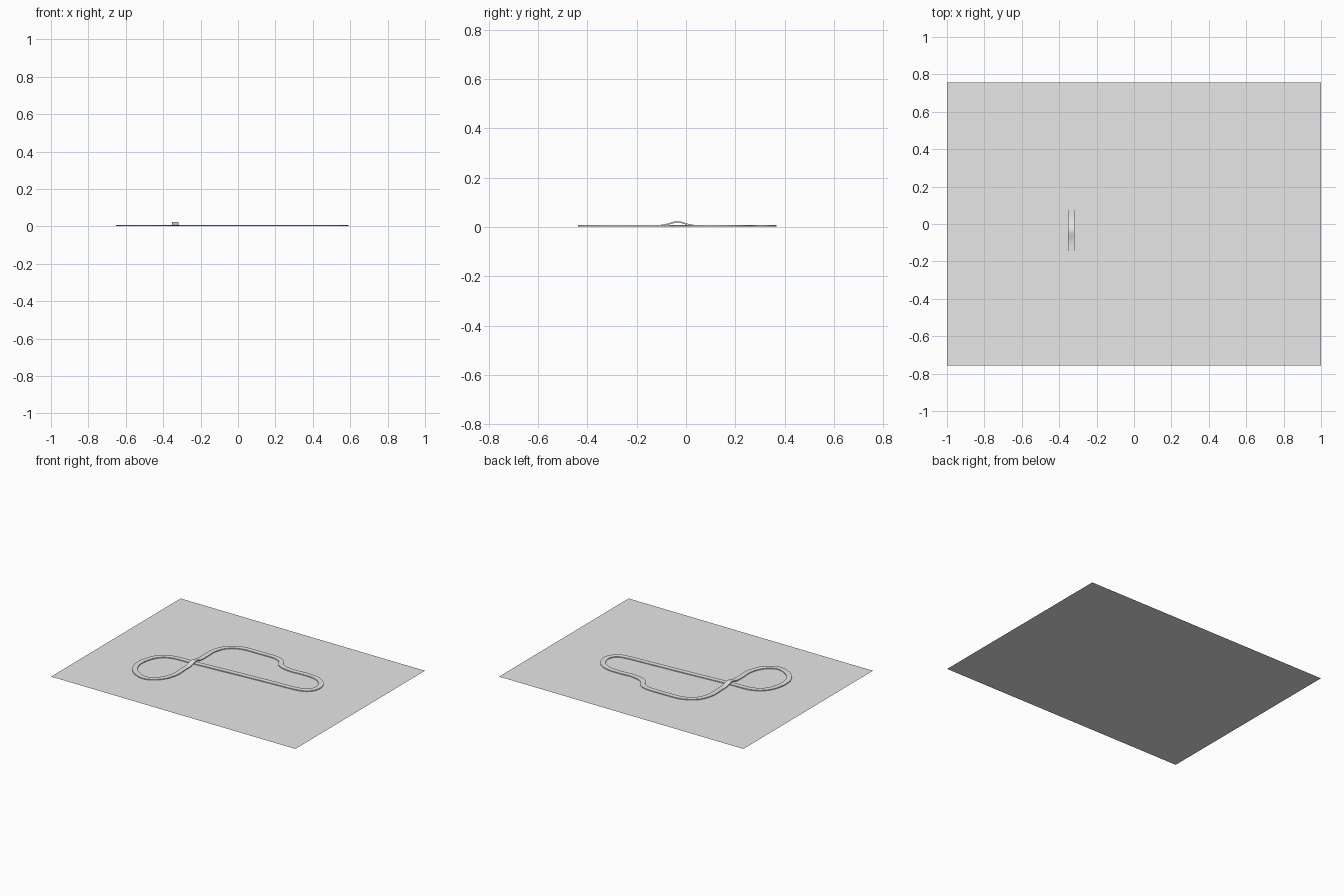
import bpy, bmesh, math
from mathutils import Vector

cube = bpy.data.objects.get("Cube")
if cube:
    bpy.data.objects.remove(cube, do_unlink=True)

grey = bpy.data.materials.new("plain_grey")
grey.use_nodes = True
grey.diffuse_color = (0.8, 0.8, 0.8, 1)
grey.node_tree.nodes["Principled BSDF"].inputs["Base Color"].default_value = (0.8, 0.8, 0.8, 1)


def make_object(name, bm):
    mesh = bpy.data.meshes.new(name)
    bm.to_mesh(mesh)
    bm.free()
    obj = bpy.data.objects.new(name, mesh)
    bpy.context.collection.objects.link(obj)
    mesh.materials.append(grey)
    return obj


# Ground sheet
bm = bmesh.new()
bmesh.ops.create_grid(bm, x_segments=1, y_segments=1, size=1)
bmesh.ops.scale(bm, vec=(1, 0.757, 1), verts=bm.verts)
make_object("ground", bm)

# Centre line of the circuit, which crosses over itself once
PATH = [(-0.335, -0.27), (-0.335, -0.15), (-0.335, -0.035), (-0.335, 0.08),
        (-0.335, 0.19), (-0.295, 0.285), (-0.2, 0.34), (-0.06, 0.347),
        (0.06, 0.347), (0.13, 0.32), (0.17, 0.265), (0.26, 0.24),
        (0.38, 0.245), (0.48, 0.235), (0.55, 0.185), (0.573, 0.11),
        (0.54, 0.045), (0.46, 0.02), (0.3, 0.01), (0, -0.01),
        (-0.335, -0.035), (-0.5, -0.045), (-0.59, -0.1), (-0.63, -0.2),
        (-0.625, -0.3), (-0.57, -0.38), (-0.47, -0.42), (-0.38, -0.37)]
STEPS = 10
HALF_WIDTH = 0.018
BOTTOM, TOP = 0.002, 0.008
BRIDGE_Y, BRIDGE_RISE, BRIDGE_SPREAD = -0.035, 0.016, 0.042


def spline(a, b, c, d, t):
    """Point and direction on a Catmull-Rom segment from b to c."""
    k1, k2, k3 = c - a, 2 * a - 5 * b + 4 * c - d, 3 * b - a - 3 * c + d
    point = b + (k1 * t + k2 * t**2 + k3 * t**3) / 2
    return point, (k1 + 2 * k2 * t + 3 * k3 * t**2).normalized()


# Road slab swept along the centre line, humped into a bridge
points = [Vector(p) for p in PATH]
count = len(points)
bm = bmesh.new()
rings = []
for i in range(count):
    a, b, c, d = (points[(i + k) % count] for k in (-1, 0, 1, 2))
    for s in range(STEPS):
        p, direction = spline(a, b, c, d, s / STEPS)
        side = Vector((-direction.y, direction.x)) * HALF_WIDTH
        rise = 0
        if i < 4:
            rise = BRIDGE_RISE * math.exp(-((p.y - BRIDGE_Y) / BRIDGE_SPREAD) ** 2)
        rings.append([bm.verts.new((p.x + e * side.x, p.y + e * side.y, z + rise))
                      for e, z in ((-1, BOTTOM), (-1, TOP), (1, TOP), (1, BOTTOM))])
for i, ring in enumerate(rings):
    following = rings[(i + 1) % len(rings)]
    for k in range(4):
        n = (k + 1) % 4
        bm.faces.new((ring[k], ring[n], following[n], following[k]))
bmesh.ops.recalc_face_normals(bm, faces=bm.faces)
road = make_object("road", bm)
bpy.context.view_layer.objects.active = road
road.select_set(True)
bpy.ops.object.shade_smooth_by_angle(angle=math.radians(40))
